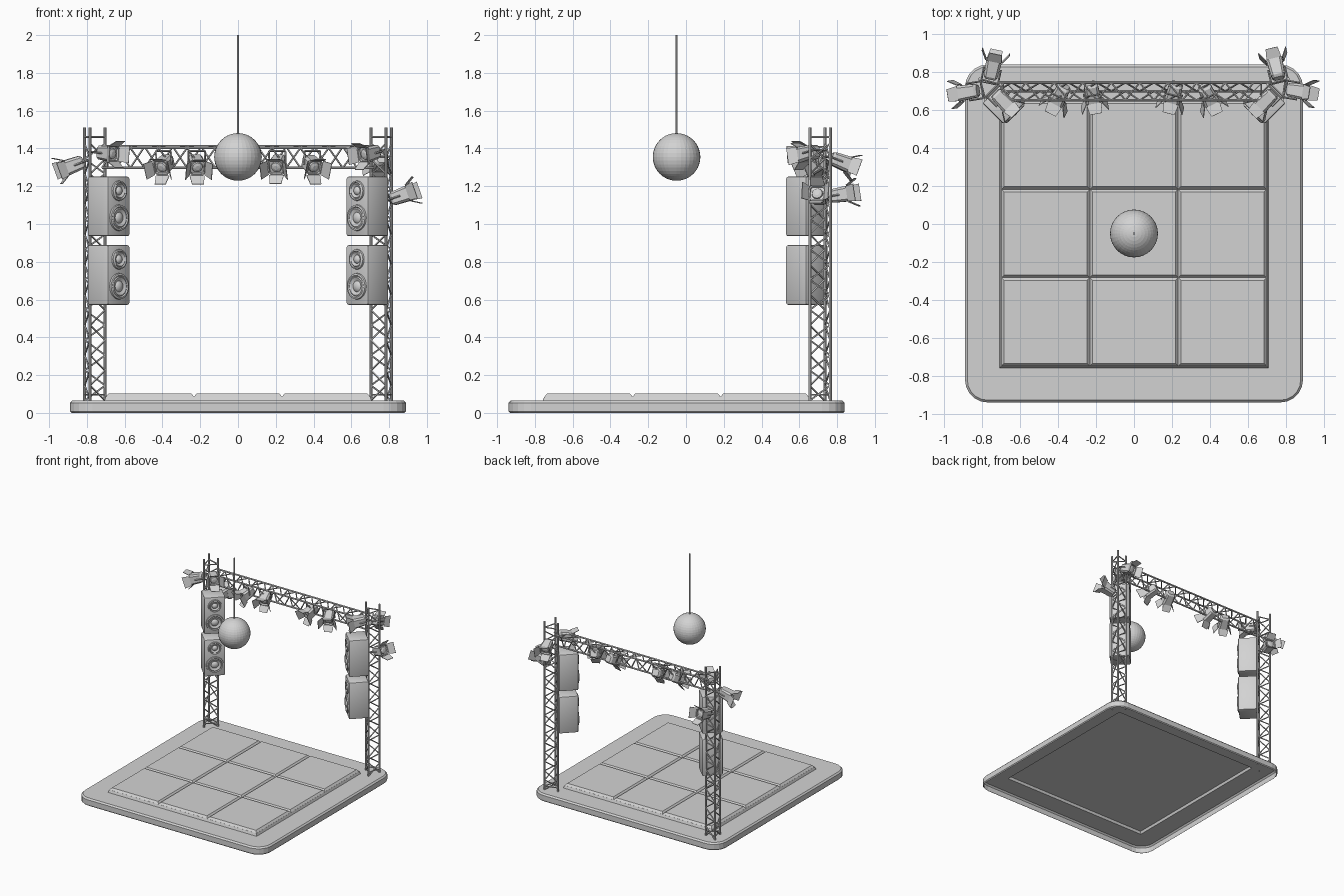
import bpy, bmesh, math
from mathutils import Vector, Matrix

cube = bpy.data.objects.get("Cube")
if cube:
    bpy.data.objects.remove(cube, do_unlink=True)

grey = bpy.data.materials.new("plain grey")
grey.use_nodes = True
grey.diffuse_color = (0.65, 0.65, 0.65, 1)
grey.node_tree.nodes["Principled BSDF"].inputs["Base Color"].default_value = (0.65, 0.65, 0.65, 1)


def finish(name, bm, smooth=False, normals=True):
    if normals:
        bmesh.ops.recalc_face_normals(bm, faces=bm.faces)
    me = bpy.data.meshes.new(name)
    bm.to_mesh(me)
    bm.free()
    me.materials.append(grey)
    ob = bpy.data.objects.new(name, me)
    bpy.context.collection.objects.link(ob)
    if smooth:
        bpy.ops.object.select_all(action='DESELECT')
        ob.select_set(True)
        bpy.context.view_layer.objects.active = ob
        bpy.ops.object.shade_smooth_by_angle(angle=math.radians(40))
    return ob


def bar(bm, a, b, r, n=6):
    a, b = Vector(a), Vector(b)
    d = b - a
    m = Matrix.Translation((a + b) / 2) @ d.to_track_quat('Z', 'Y').to_matrix().to_4x4()
    bmesh.ops.create_cone(bm, cap_ends=True, segments=n, radius1=r, radius2=r,
                          depth=d.length, matrix=m)


def bridge(bm, lower, upper):
    n = len(lower)
    for i in range(n):
        j = (i + 1) % n
        bm.faces.new((lower[i], lower[j], upper[j], upper[i]))


def lathe(bm, profile, n, m):
    """Rings of (radius, height) about local z, closed by a cap."""
    rings = [[bm.verts.new(m @ Vector((r * math.cos(t), r * math.sin(t), h)))
              for t in (math.tau * i / n for i in range(n))] for r, h in profile]
    for lo, hi in zip(rings, rings[1:]):
        bridge(bm, lo, hi)
    bm.faces.new(rings[-1])


def truss(name, chords, start, end, step, r, lace):
    """Three chords along start-end, laced with zigzag rods."""
    bm = bmesh.new()
    axis = (end - start).normalized()
    length = (end - start).length
    for c in chords:
        bar(bm, start + c, end + c, r, 8)
    steps = round((length - 0.06) / step)
    for k in range(3):
        pair = (chords[k], chords[(k + 1) % 3])
        for i in range(steps):
            p = start + axis * (i * step) + pair[i % 2]
            q = start + axis * ((i + 1) * step) + pair[(i + 1) % 2]
            bar(bm, p, q, lace, 5)
        for d in (0.03, length - 0.05):
            bar(bm, start + axis * d + pair[0], start + axis * d + pair[1], lace, 5)
    return finish(name, bm, True)


# Stage base: open-bottomed shell with rounded corners
CY, HALF, DECK = -0.05, 0.89, 0.065


def rounded(bm, half, radius, z, seg=5):
    out = []
    for q in range(4):
        mid = math.pi / 4 + q * math.pi / 2
        cx = math.copysign(half - radius, math.cos(mid))
        cy = math.copysign(half - radius, math.sin(mid))
        for i in range(seg + 1):
            t = q * math.pi / 2 + i / seg * math.pi / 2
            out.append(bm.verts.new((cx + radius * math.cos(t), CY + cy + radius * math.sin(t), z)))
    return out


bm = bmesh.new()
loops = [rounded(bm, h, r, z) for h, r, z in (
    (HALF - 0.008, 0.112, 0), (HALF, 0.12, 0.008), (HALF, 0.12, DECK - 0.012),
    (HALF - 0.012, 0.108, DECK), (0.708, 0.002, DECK), (0.7, 0.002, 0.086))]
for lo, hi in zip(loops, loops[1:]):
    bridge(bm, lo, hi)
bm.faces.new(loops[-1])
finish("stage_base", bm, normals=False)

# Nine bevelled floor tiles
bm = bmesh.new()
pitch = 0.466
for ix in (-1, 0, 1):
    for iy in (-1, 0, 1):
        rings = []
        for half, z in ((pitch / 2, 0.086), (pitch / 2 - 0.014, 0.102)):
            rings.append([bm.verts.new((ix * pitch + sx * half, CY + iy * pitch + sy * half, z))
                          for sx, sy in ((-1, -1), (1, -1), (1, 1), (-1, 1))])
        bridge(bm, *rings)
        bm.faces.new(rings[1])
finish("floor_tiles", bm, normals=False)

# Hanging mirror ball and its rod
bm = bmesh.new()
bmesh.ops.create_uvsphere(bm, u_segments=32, v_segments=20, radius=0.126,
                          matrix=Matrix.Translation((0, CY, 1.355)))
finish("mirror_ball", bm)
bm = bmesh.new()
bar(bm, (0, CY, 1.47), (0, CY, 2), 0.006, 8)
finish("ball_rod", bm, True)

# Corner towers
TX, TY, R = 0.766, 0.718, 0.065
for side, s in (("left", 1), ("right", -1)):
    chords = [Vector((s * R * math.cos(math.radians(a)), R * math.sin(math.radians(a)), 0))
              for a in (45, 165, 285)]
    truss(side + "_tower", chords, Vector((s * TX, TY, DECK)), Vector((s * TX, TY, 1.51)),
          0.08, 0.008, 0.005)

# Cross truss between the towers
truss("cross_truss", [Vector((0, 0.745, 1.41)), Vector((0, 0.652, 1.403)), Vector((0, 0.70, 1.297))],
      Vector((-0.72, 0, 0)), Vector((0.72, 0, 0)), 0.075, 0.007, 0.005)


# Speakers, two per tower, turned to the stage
def driver(bm, m, r):
    lathe(bm, [(r, 0), (r * 0.97, 0.009), (r * 0.84, 0.011), (r * 0.76, 0.006), (r * 0.68, 0.009),
               (r * 0.42, 0.001), (r * 0.36, 0.006), (r * 0.2, 0.011), (r * 0.05, 0.013)], 24, m)


W, D, H = 0.165, 0.155, 0.315
for side, s in (("left", 1), ("right", -1)):
    for level, z in (("upper", 1.093), ("lower", 0.73)):
        m = Matrix.Translation((s * 0.685, 0.64, z)) @ Matrix.Rotation(-s * math.pi / 4, 4, 'Z')
        bm = bmesh.new()
        bmesh.ops.create_cube(bm, size=1, matrix=m @ Matrix.Diagonal((W, D, H, 1)))
        bmesh.ops.bevel(bm, geom=bm.edges[:], offset=0.009, segments=2, profile=0.5, affect='EDGES')
        finish(f"{side}_{level}_speaker", bm, True)
        bm = bmesh.new()
        front = Matrix.Rotation(math.pi / 2, 4, 'X')
        for dz, r in ((0.083, 0.054), (-0.06, 0.07)):
            driver(bm, m @ Matrix.Translation((0, -D / 2, dz)) @ front, r)
        finish(f"{side}_{level}_drivers", bm, True)


# Spotlights: local z is the aim
def spotlight(name, pos, aim, on_truss):
    m = Matrix.Translation(pos) @ Vector(aim).to_track_quat('Z', 'Y').to_matrix().to_4x4()
    bm = bmesh.new()
    rings = []
    for half, z in ((0.026, -0.058), (0.036, -0.045), (0.042, 0.045), (0.036, 0.045), (0.036, 0.03)):
        c = 0.3 * half
        rings.append([bm.verts.new(m @ Vector((x, y, z))) for x, y in (
            (half, -half + c), (half, half - c), (half - c, half), (c - half, half),
            (-half, half - c), (-half, c - half), (c - half, -half), (half - c, -half))])
    for lo, hi in zip(rings, rings[1:]):
        bridge(bm, lo, hi)
    bm.faces.new(rings[0])
    bm.faces.new(rings[-1])
    lathe(bm, [(0.03, 0.03), (0.027, 0.038), (0.012, 0.043)], 12, m)
    # Yoke, reaching up to the truss or back to the tower
    reach = Vector((0, 0.07, -0.02)) if on_truss else Vector((0, 0, -0.08))
    ends = []
    for s in (-1, 1):
        hub = Vector((s * 0.045, 0, 0))
        ends.append(m @ (hub + reach))
        bar(bm, m @ hub, ends[-1], 0.005, 4)
    bar(bm, ends[0], ends[1], 0.005, 4)
    finish(name + "_body", bm)
    # Four flared barn doors
    bm = bmesh.new()
    for k in range(4):
        turn = m @ Matrix.Rotation(k * math.pi / 2, 4, 'Z')
        wide = 0.046 if k % 2 else 0.032
        bm.faces.new([bm.verts.new(turn @ Vector(p)) for p in (
            (-0.04, 0.043, 0.043), (0.04, 0.043, 0.043),
            (wide, 0.072, 0.09), (-wide, 0.072, 0.09))])
    doors = finish(name + "_doors", bm)
    mod = doors.modifiers.new("thickness", 'SOLIDIFY')
    mod.thickness = 0.004


lamps = [
    ("right_outer_spotlight", (-0.875, 0.695, 1.31), (-0.92, -0.15, -0.35), False),
    ("right_back_spotlight", (-0.745, 0.82, 1.155), (0.2, 0.95, 0.15), False),
    ("right_inner_spotlight", (-0.69, 0.65, 1.375), (0.7, -0.7, -0.08), False),
    ("left_outer_spotlight", (0.865, 0.70, 1.15), (0.92, -0.15, 0.33), False),
    ("left_back_spotlight", (0.75, 0.82, 1.33), (-0.22, 0.9, -0.35), False),
    ("left_inner_spotlight", (0.695, 0.65, 1.375), (-0.7, -0.7, -0.2), False),
    ("truss_spotlight_a", (-0.39, 0.68, 1.315), (-0.4, -0.78, -0.42), True),
    ("truss_spotlight_b", (-0.22, 0.69, 1.315), (0.15, -0.85, -0.42), True),
    ("truss_spotlight_c", (0.21, 0.69, 1.315), (-0.22, -0.85, -0.42), True),
    ("truss_spotlight_d", (0.39, 0.68, 1.315), (0.38, -0.8, -0.4), True),
]
for lamp in lamps:
    spotlight(*lamp)
